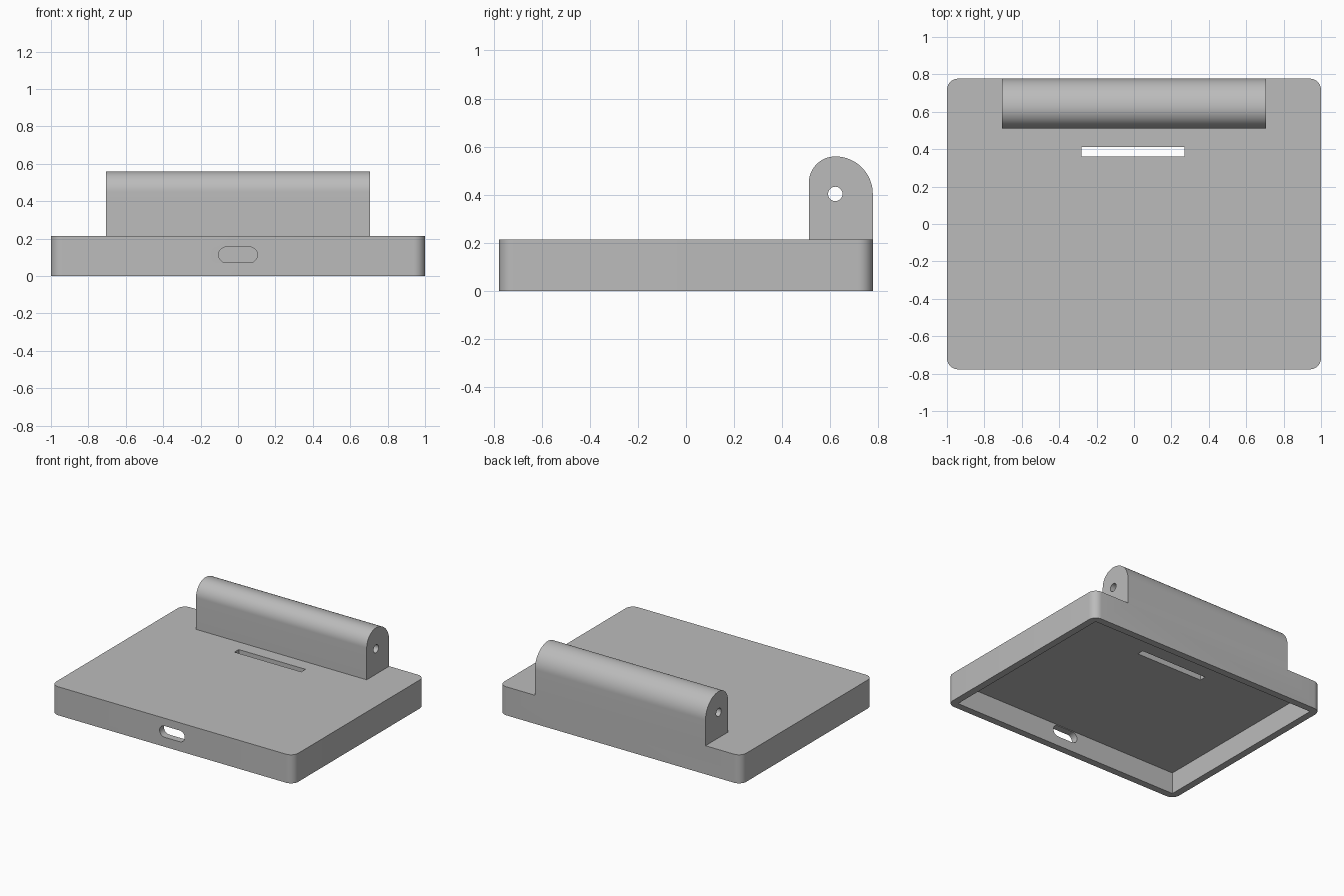
import bpy, bmesh, math
from mathutils import Vector

cube = bpy.data.objects.get("Cube")
if cube:
    bpy.data.objects.remove(cube, do_unlink=True)

W, D, H = 1.0, 0.777, 0.213      # half width, half depth, tray height
T = 0.053                        # wall thickness

grey = bpy.data.materials.new("light grey plastic")
grey.use_nodes = True
colour = (0.5, 0.5, 0.5, 1)
grey.diffuse_color = colour
grey.node_tree.nodes["Principled BSDF"].inputs["Base Color"].default_value = colour


def arc(cx, cy, r, start, end, n):
    """Points along an arc, angles in degrees."""
    angles = [math.radians(start + (end - start) * i / n) for i in range(n + 1)]
    return [(cx + r * math.cos(a), cy + r * math.sin(a)) for a in angles]


def rectangle(u0, u1, v0, v1):
    return [(u0, v0), (u1, v0), (u1, v1), (u0, v1)]


def prism(name, outline, axis, lo, hi):
    """Extrude a closed outline along an axis from lo to hi."""
    place = {"x": lambda u, v, w: (w, u, v),
             "y": lambda u, v, w: (u, w, v),
             "z": lambda u, v, w: (u, v, w)}[axis]
    bm = bmesh.new()
    face = bm.faces.new([bm.verts.new(place(u, v, lo)) for u, v in outline])
    out = bmesh.ops.extrude_face_region(bm, geom=[face])
    new = [g for g in out["geom"] if isinstance(g, bmesh.types.BMVert)]
    bmesh.ops.translate(bm, verts=new, vec=Vector(place(0, 0, hi - lo)))
    bmesh.ops.recalc_face_normals(bm, faces=bm.faces)
    mesh = bpy.data.meshes.new(name)
    bm.to_mesh(mesh)
    bm.free()
    mesh.materials.append(grey)
    obj = bpy.data.objects.new(name, mesh)
    bpy.context.collection.objects.link(obj)
    return obj


def combine(target, other, operation):
    """Apply a boolean and discard the helper."""
    other.hide_render = True
    mod = target.modifiers.new(operation, "BOOLEAN")
    mod.operation, mod.object, mod.solver = operation, other, "EXACT"
    bpy.context.view_layer.objects.active = target
    bpy.ops.object.modifier_apply(modifier=mod.name)
    bpy.data.objects.remove(other, do_unlink=True)


# Tray with rounded vertical corners
R = 0.06
corners = [(W - R, D - R), (R - W, D - R), (R - W, R - D), (W - R, R - D)]
outline = [p for i, (x, y) in enumerate(corners)
           for p in arc(x, y, R, 90 * i, 90 * i + 90, 10)]
tray = prism("tray_with_hinge", outline, "z", 0, H)

# Hinge barrel block: wide curve at the back, tighter one at the front
py, pz, back_r, front_r = 0.621, 0.403, D - 0.621, 0.11
profile = [(py - front_r, H - 0.02), (D, H - 0.02)]
profile += arc(py, pz, back_r, 0, 90, 20)
profile += arc(py, pz + back_r - front_r, front_r, 90, 180, 20)[1:]
combine(tray, prism("hinge_block", profile, "x", -0.705, 0.705), "UNION")

# Hollow underside
combine(tray, prism("cavity", rectangle(T - W, W - T, T - D, D - T),
                    "z", -0.1, H - T), "DIFFERENCE")

# Long slot through the top
combine(tray, prism("top_slot", rectangle(-0.282, 0.269, 0.362, 0.412),
                    "z", 0.1, 0.3), "DIFFERENCE")

# Rounded port opening in the front wall
port = arc(0.062, 0.113, 0.042, -90, 90, 14) + arc(-0.062, 0.113, 0.042, 90, 270, 14)
combine(tray, prism("port_opening", port, "y", -0.9, -0.6), "DIFFERENCE")

# Pin hole along the hinge
combine(tray, prism("pin_hole", arc(py, pz, 0.03, 0, 360, 28)[:-1],
                    "x", -0.9, 0.9), "DIFFERENCE")

# Merge flush faces into clean flat surfaces
bm = bmesh.new()
bm.from_mesh(tray.data)
bmesh.ops.remove_doubles(bm, verts=bm.verts, dist=0.0001)
bmesh.ops.dissolve_limit(bm, angle_limit=math.radians(0.5),
                         verts=bm.verts, edges=bm.edges)
bm.to_mesh(tray.data)
bm.free()

bpy.ops.object.select_all(action="DESELECT")
tray.select_set(True)
bpy.context.view_layer.objects.active = tray
bpy.ops.object.shade_smooth_by_angle(angle=math.radians(30))
